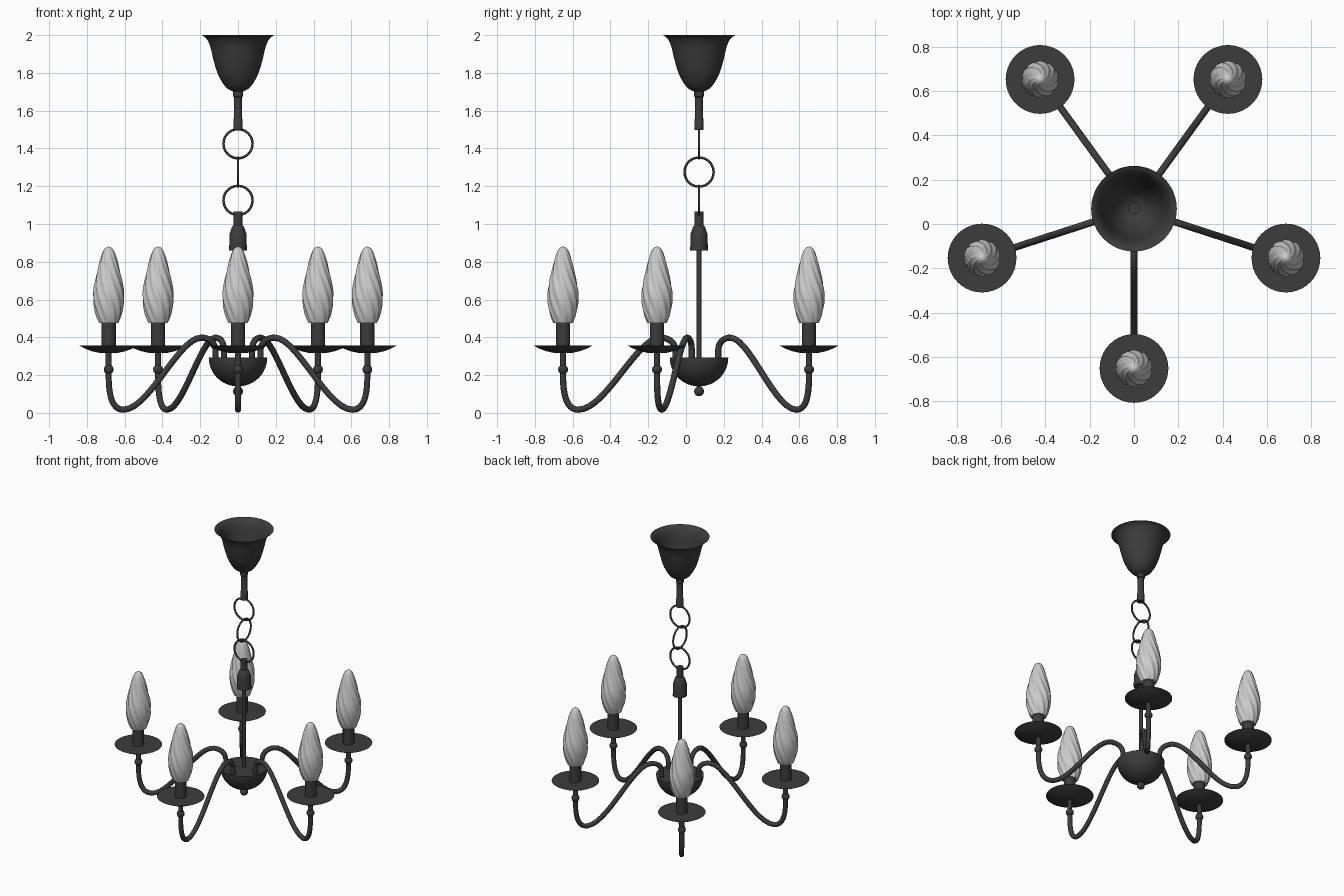
import bpy, bmesh, math
from math import radians, sin, cos, pi
from mathutils import Vector

if "Cube" in bpy.data.objects:
    bpy.data.objects.remove(bpy.data.objects["Cube"])

CY = 0.069        # y of the chandelier axis
REACH = 0.72      # distance of each candle from the axis

metal = bpy.data.materials.new("dark_metal")
metal.diffuse_color = (0.045, 0.045, 0.045, 1)
metal.use_nodes = True
metal.node_tree.nodes["Principled BSDF"].inputs["Base Color"].default_value = metal.diffuse_color


def finish(name, bm, loc, mat):
    bmesh.ops.remove_doubles(bm, verts=bm.verts, dist=1e-5)
    bmesh.ops.recalc_face_normals(bm, faces=bm.faces)
    me = bpy.data.meshes.new(name)
    bm.to_mesh(me)
    bm.free()
    me.polygons.foreach_set("use_smooth", [True] * len(me.polygons))
    me.set_sharp_from_angle(angle=radians(40))
    if mat:
        me.materials.append(mat)
    ob = bpy.data.objects.new(name, me)
    ob.location = loc
    bpy.context.collection.objects.link(ob)
    return ob


def lathe(name, profile, loc=(0, CY, 0), mat=metal, segs=32, lobes=0, amp=0.0, twist=0.0):
    """Revolve (radius, z) points; optional twisted flutes."""
    bm = bmesh.new()
    z0, z1 = profile[0][1], profile[-1][1]
    rings = []
    for r, z in profile:
        turn = twist * (z - z0) / (z1 - z0) if twist else 0
        ring = []
        for i in range(segs):
            a = 2 * pi * i / segs
            rr = r * (1 - amp * (0.5 + 0.5 * cos(lobes * a)))
            ring.append(bm.verts.new((rr * cos(a + turn), rr * sin(a + turn), z)))
        rings.append(ring)
    for lo, hi in zip(rings, rings[1:]):
        for i in range(segs):
            j = (i + 1) % segs
            bm.faces.new((lo[i], lo[j], hi[j], hi[i]))
    return finish(name, bm, loc, mat)


def ball(name, r, loc):
    bm = bmesh.new()
    bmesh.ops.create_uvsphere(bm, u_segments=20, v_segments=12, radius=r)
    return finish(name, bm, loc, metal)


def ring(name, z, turn):
    bpy.ops.mesh.primitive_torus_add(major_radius=0.077, minor_radius=0.0065,
                                     major_segments=40, minor_segments=10,
                                     location=(0, CY, z), rotation=(pi / 2, 0, turn))
    ob = bpy.context.object
    ob.name = name
    ob.data.materials.append(metal)
    bpy.ops.object.shade_smooth()


def smooth_profile(pts, n):
    """Catmull-Rom resample of a profile."""
    p = [Vector(q) for q in [pts[0]] + pts + [pts[-1]]]
    out = []
    for a, b, c, d in zip(p, p[1:], p[2:], p[3:]):
        for k in range(n):
            t = k / n
            out.append(0.5 * (2 * b + (c - a) * t + (2 * a - 5 * b + 4 * c - d) * t * t
                              + (3 * b - a - 3 * c + d) * t ** 3))
    return [tuple(v) for v in out] + [pts[-1]]


# ceiling canopy, open at the top, and its stem
lathe("ceiling_canopy", smooth_profile(
    [(0.193, 2.0), (0.168, 1.983), (0.147, 1.94), (0.13, 1.87), (0.105, 1.79),
     (0.065, 1.725), (0.024, 1.70)], 4), segs=48)
lathe("canopy_stem", [(0, 1.71), (0.026, 1.71), (0.026, 1.675), (0.021, 1.67), (0.021, 1.56),
                      (0.024, 1.555), (0.024, 1.497), (0, 1.497)])

# three chain links
for i, z in enumerate((1.425, 1.275, 1.125)):
    ring(f"chain_link_{i + 1}", z, pi / 2 * (i % 2))

# connector, central rod, hub bowl and finial
lathe("chain_connector", [(0, 1.065), (0.023, 1.065), (0.023, 0.995), (0.032, 0.985),
                          (0.045, 0.945), (0.047, 0.86), (0, 0.86)])
lathe("central_rod", [(0.013, 0.87), (0.013, 0.28)], segs=16)
lathe("hub_bowl", [(0, 0.293), (0.155, 0.293)] +
      [(0.155 * cos(t * pi / 24), 0.293 - 0.153 * sin(t * pi / 24)) for t in range(1, 12)] +
      [(0, 0.14)], segs=48)
ball("hub_finial", 0.026, (0, CY, 0.114))

# S-curved arm: (radius, z), incoming handle, outgoing handle
ARM = [((0.125, 0.27), (0.125, 0.25), (0.125, 0.30)),
       ((0.125, 0.325), (0.125, 0.305), (0.125, 0.37)),
       ((0.205, 0.398), (0.155, 0.398), (0.33, 0.398)),
       ((0.638, 0.017), (0.495, 0.017), (0.70, 0.017)),
       ((0.72, 0.20), (0.72, 0.09), (0.72, 0.22)),
       ((0.72, 0.335), (0.72, 0.30), (0.72, 0.35))]


def arm(name, angle):
    cu = bpy.data.curves.new(name, 'CURVE')
    cu.dimensions = '3D'
    cu.bevel_depth = 0.0165
    cu.bevel_resolution = 3
    cu.resolution_u = 14
    sp = cu.splines.new('BEZIER')
    sp.bezier_points.add(len(ARM) - 1)
    for bp, (co, hl, hr) in zip(sp.bezier_points, ARM):
        bp.handle_left_type = bp.handle_right_type = 'FREE'
        bp.co, bp.handle_left, bp.handle_right = [(p[0], 0, p[1]) for p in (co, hl, hr)]
    cu.materials.append(metal)
    ob = bpy.data.objects.new(name, cu)
    ob.location = (0, CY, 0)
    ob.rotation_euler.z = angle
    bpy.context.collection.objects.link(ob)


BULB = smooth_profile([(0.052, 0.475), (0.07, 0.52), (0.082, 0.58), (0.083, 0.64),
                       (0.073, 0.70), (0.059, 0.76), (0.045, 0.815), (0.028, 0.86),
                       (0.012, 0.877), (0, 0.88)], 3)

# five arms, each with bead, drip dish, candle sleeve and twisted flame bulb
for i in range(5):
    a = radians(-90 + 72 * i)
    x, y = REACH * cos(a), CY + REACH * sin(a)
    n = i + 1
    arm(f"arm_{n}", a)
    ball(f"arm_bead_{n}", 0.026, (x, y, 0.23))
    lathe(f"drip_dish_{n}", [(0, 0.316), (0.05, 0.318), (0.09, 0.327), (0.125, 0.34),
                             (0.155, 0.356), (0, 0.356)], (x, y, 0), segs=40)
    lathe(f"candle_sleeve_{n}", [(0.038, 0.35), (0.038, 0.487), (0, 0.487)], (x, y, 0), segs=24)
    lathe(f"flame_bulb_{n}", [(0, 0.474)] + BULB, (x, y, 0), None, 50, 10, 0.1, radians(-110))
